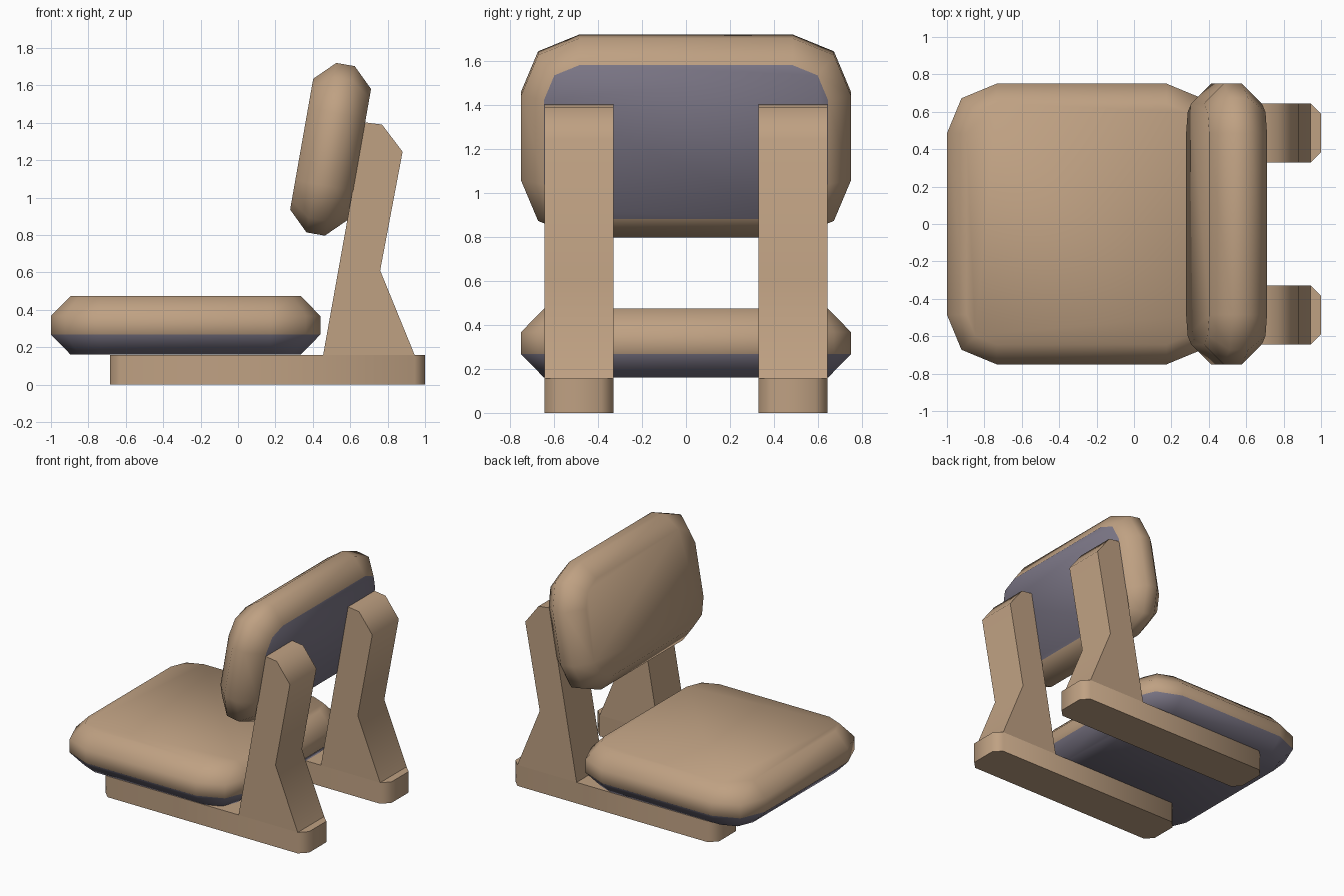
import bpy, bmesh, math
from mathutils import Matrix, Vector

if "Cube" in bpy.data.objects:
    bpy.data.objects.remove(bpy.data.objects["Cube"], do_unlink=True)


def material(name, rgb):
    m = bpy.data.materials.new(name)
    m.use_nodes = True
    m.diffuse_color = (*rgb, 1)
    m.node_tree.nodes["Principled BSDF"].inputs["Base Color"].default_value = (*rgb, 1)
    return m


TAN = material("tan", (0.52, 0.355, 0.225))
PURPLE = material("grey purple", (0.2, 0.183, 0.24))


def finish(bm, name, mats, matrix=Matrix()):
    bmesh.ops.recalc_face_normals(bm, faces=bm.faces)
    bm.transform(matrix)
    mesh = bpy.data.meshes.new(name)
    bm.to_mesh(mesh)
    bm.free()
    obj = bpy.data.objects.new(name, mesh)
    bpy.context.collection.objects.link(obj)
    for m in mats:
        mesh.materials.append(m)
    bpy.ops.object.select_all(action='DESELECT')
    obj.select_set(True)
    bpy.context.view_layer.objects.active = obj
    bpy.ops.object.shade_smooth_by_angle(angle=math.radians(60))
    return obj


def rounded_outline(hx, hy, inset, radius=0.265):
    """Rectangle with three points on each rounded corner."""
    r = radius - inset
    pts = []
    for k, (sx, sy) in enumerate([(1, 1), (-1, 1), (-1, -1), (1, -1)]):
        for j in range(3):
            a = math.radians(90 * k + 45 * j)
            pts.append((sx * (hx - radius) + r * math.cos(a),
                        sy * (hy - radius) + r * math.sin(a)))
    return pts


def cushion(name, hx, hy, matrix, purple_below):
    """Stacked outlines make a pad; faces centred under purple_below are purple."""
    bm = bmesh.new()
    rings = []
    for z, inset in [(-0.157, 0.105), (-0.05, 0), (0.05, 0), (0.157, 0.105)]:
        rings.append([bm.verts.new((x, y, z)) for x, y in rounded_outline(hx, hy, inset)])
    bm.faces.new(rings[0])
    bm.faces.new(rings[-1])
    n = len(rings[0])
    for lo, hi in zip(rings, rings[1:]):
        for i in range(n):
            j = (i + 1) % n
            bm.faces.new((lo[i], lo[j], hi[j], hi[i]))
    for f in bm.faces:
        f.material_index = int(f.calc_center_median().z < purple_below)
    return finish(bm, name, [TAN, PURPLE], matrix)


def extrude_profile(name, points, depth):
    """Extrude a flat outline of 3D points along the vector depth."""
    bm = bmesh.new()
    face = bm.faces.new([bm.verts.new(p) for p in points])
    out = bmesh.ops.extrude_face_region(bm, geom=[face], use_keep_orig=True)
    verts = [v for v in out["geom"] if isinstance(v, bmesh.types.BMVert)]
    bmesh.ops.translate(bm, verts=verts, vec=Vector(depth))
    return finish(bm, name, [TAN])


# Seat: underside and lower slope are purple
cushion("seat", 0.72, 0.75, Matrix.Translation((-0.28, 0, 0.317)), -0.08)

# Backrest: leaning pad, only its flat back is purple
lean = Matrix.Translation((0.495, 0, 1.258)) @ Matrix.Rotation(math.radians(-80), 4, 'Y')
cushion("backrest", 0.46, 0.75, lean, -0.14)

# Feet and uprights on both sides
INNER, OUTER, FOOT_TOP = 0.33, 0.643, 0.157
UPRIGHT = [(0.455, FOOT_TOP), (0.945, FOOT_TOP), (0.76, 0.61),
           (0.88, 1.245), (0.77, 1.39), (0.678, 1.402)]
FRONT, REAR, C = -0.685, 1.0, 0.055
for side, lo, hi in [("left", INNER, OUTER), ("right", -OUTER, -INNER)]:
    foot = [(FRONT + C, lo), (REAR - C, lo), (REAR, lo + C), (REAR, hi - C),
            (REAR - C, hi), (FRONT + C, hi), (FRONT, hi - C), (FRONT, lo + C)]
    extrude_profile(side + "_foot", [(x, y, 0) for x, y in foot], (0, 0, FOOT_TOP))
    extrude_profile(side + "_upright", [(x, lo, z) for x, z in UPRIGHT], (0, hi - lo, 0))
